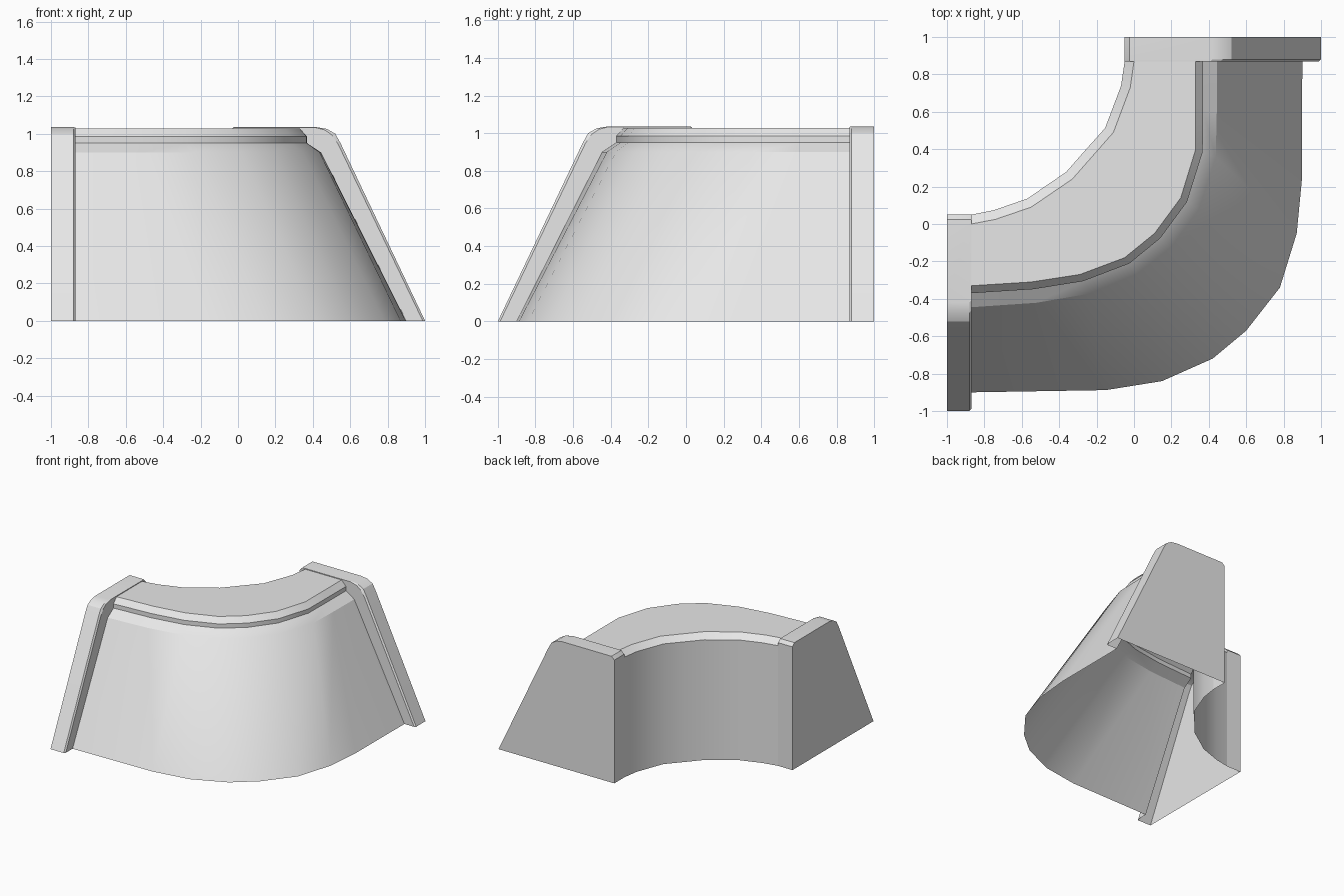
import bpy, bmesh, math
from mathutils import Vector

cube = bpy.data.objects.get("Cube")
if cube:
    bpy.data.objects.remove(cube, do_unlink=True)

GREY = bpy.data.materials.new("light_grey")
GREY.use_nodes = True
GREY.diffuse_color = (0.8, 0.8, 0.8, 1)
GREY.node_tree.nodes["Principled BSDF"].inputs["Base Color"].default_value = (0.8, 0.8, 0.8, 1)

CENTRE = Vector((-0.87, 0.87))   # centre of the bend
TOP = 1.028


def make_object(name, rows, cap=None):
    """Skin neighbouring rows of points, optionally closing one row with a face."""
    bm = bmesh.new()
    grid = [[bm.verts.new(p) for p in row] for row in rows]
    for a, b in zip(grid, grid[1:]):
        for i in range(len(a) - 1):
            bm.faces.new((a[i], a[i + 1], b[i + 1], b[i]))
    if cap is not None:
        bm.faces.new(grid[cap])
    bmesh.ops.remove_doubles(bm, verts=bm.verts, dist=0.0005)
    bmesh.ops.recalc_face_normals(bm, faces=bm.faces)
    mesh = bpy.data.meshes.new(name)
    bm.to_mesh(mesh)
    bm.free()
    mesh.materials.append(GREY)
    obj = bpy.data.objects.new(name, mesh)
    bpy.context.collection.objects.link(obj)
    bpy.ops.object.select_all(action='DESELECT')
    bpy.context.view_layer.objects.active = obj
    obj.select_set(True)
    bpy.ops.object.shade_smooth_by_angle(angle=math.radians(25))
    return obj


def ring(path, z, offset=0.0):
    """Path moved away from the bend centre and lifted to a height."""
    row = []
    for p in path:
        p = Vector(p)
        q = p + (p - CENTRE).normalized() * offset
        row.append((q.x, q.y, z))
    return row


# Plan curves of the bend
foot = [(-.87, -.9), (-.15, -.888), (.15, -.84), (.42, -.72), (.6, -.57),
        (.78, -.34), (.87, -.05), (.897, .23), (.9, .87)]
cap_edge = [(-.87, -.33), (-.55, -.31), (-.29, -.27), (-.05, -.18), (.11, -.05),
            (.25, .14), (.33, .4), (.33, .62), (.33, .87)]
inner_edge = [(-.87, 0), (-.74, .025), (-.55, .09), (-.44, .165), (-.33, .24),
              (-.22, .365), (-.11, .49), (-.02, .73), (0, .87)]

# Sloped outer wall with its shoulder
make_object("outer_wall", [ring(foot, 0), ring(cap_edge, 0.9, 0.115),
                           ring(cap_edge, 0.95, 0.04)])

# Chamfered walkway cap
make_object("top_cap", [ring(cap_edge, 0.95, 0.04), ring(cap_edge, 0.985, 0.04),
                        ring(cap_edge, TOP), ring(inner_edge, TOP),
                        ring(inner_edge, 0.985, -0.05)])

# Upright inner wall
make_object("inner_wall", [ring(inner_edge, 0.985, -0.05), ring(inner_edge, 0, -0.05)])

# End frame section, and the body section it closes onto
frame = [(-1, 0), (-.548, .95), (-.52, 1.0), (-.475, 1.026), (-.42, 1.035),
         (.025, 1.035), (.05, 1.01), (.05, 0)]
body = [(-.9, 0), (-.445, .9), (-.37, .95), (-.37, .985), (-.33, TOP),
        (0, TOP), (.05, .985), (.05, 0)]
bevel = [Vector(a).lerp(Vector(b), 0.12) for a, b in zip(frame, body)]


def left_side(depth, section):
    return [(depth, t, z) for t, z in section]


def back_side(depth, section):
    return [(-t, -depth, z) for t, z in section]


# Open-bottomed end frames, mirrored across the diagonal
for name, place in (("left_end_frame", left_side), ("back_end_frame", back_side)):
    make_object(name, [place(-1, frame), place(-.88, frame),
                       place(-.87, bevel), place(-.87, body)], cap=0)
